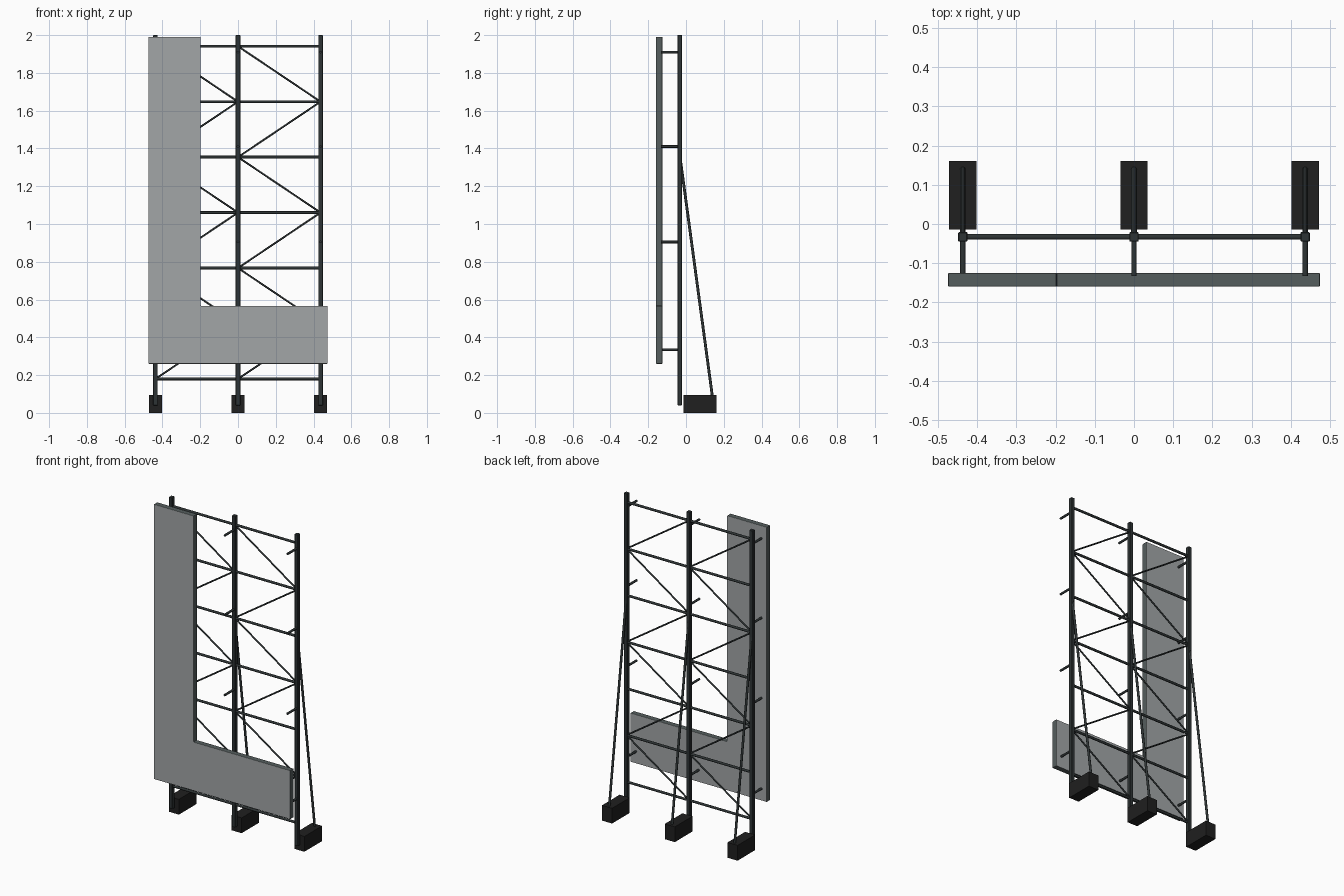
import bpy, bmesh
from mathutils import Vector

if "Cube" in bpy.data.objects:
    bpy.data.objects.remove(bpy.data.objects["Cube"])


def material(name, rgb):
    m = bpy.data.materials.new(name)
    m.diffuse_color = (*rgb, 1)
    m.use_nodes = True
    m.node_tree.nodes["Principled BSDF"].inputs["Base Color"].default_value = m.diffuse_color
    return m


STEEL = material("dark steel", (0.027, 0.034, 0.035))
BLOCK = material("black ballast", (0.014, 0.014, 0.014))
GREY = material("panel grey", (0.36, 0.38, 0.39))
EDGE = material("panel edge grey", (0.09, 0.11, 0.11))


def finish(name, bm, *mats):
    bmesh.ops.recalc_face_normals(bm, faces=bm.faces[:])
    me = bpy.data.meshes.new(name)
    bm.to_mesh(me)
    bm.free()
    for m in mats:
        me.materials.append(m)
    ob = bpy.data.objects.new(name, me)
    bpy.context.collection.objects.link(ob)
    return ob


def box(name, lo, hi, mat, bevel=0.0):
    lo, hi = Vector(lo), Vector(hi)
    bm = bmesh.new()
    bmesh.ops.create_cube(bm, size=1)
    for v in bm.verts:
        v.co = (lo + hi) / 2 + v.co * (hi - lo)
    if bevel:
        bmesh.ops.bevel(bm, geom=bm.edges[:], offset=bevel, segments=1, affect='EDGES')
    return finish(name, bm, mat)


def tube(name, a, b, radius, sides=10):
    a, b = Vector(a), Vector(b)
    bm = bmesh.new()
    bmesh.ops.create_cone(bm, cap_ends=True, segments=sides, radius1=radius,
                          radius2=radius, depth=(b - a).length)
    rot = (b - a).to_track_quat('Z', 'Y')
    for v in bm.verts:
        v.co = (a + b) / 2 + rot @ v.co
    for f in bm.faces:
        f.smooth = len(f.verts) == 4
    for e in bm.edges:
        e.smooth = all(len(f.verts) == 4 for f in e.link_faces)
    return finish(name, bm, STEEL)


POSTS = (-0.437, 0.0, 0.437)
Y = -0.033
LEVELS = [0.18 + i * 0.2935 for i in range(7)]

for x in POSTS:
    # Upright, back brace and ballast foot
    box("upright_post", (x - 0.012, Y - 0.012, 0.04), (x + 0.012, Y + 0.012, 2.0), STEEL, 0.002)
    tube("back_brace", (x, Y, 1.365), (x, 0.146, 0.04), 0.0075)
    box("ballast_block", (x - 0.035, -0.014, 0), (x + 0.035, 0.161, 0.096), BLOCK)
    # Standoff arms that hold the panel
    for z in (0.335, 0.905, 1.41, 1.91):
        tube("standoff_arm", (x, Y, z), (x, -0.133, z), 0.007)

# Rails and zigzag bracing in both bays
for x0, x1 in zip(POSTS, POSTS[1:]):
    for i, z in enumerate(LEVELS):
        tube("cross_rail", (x0, Y, z), (x1, Y, z), 0.0075)
        if i < 6:
            a, b = (x0, x1) if i % 2 == 0 else (x1, x0)
            tube("diagonal_strut", (a, Y, z), (b, Y, LEVELS[i + 1]), 0.005, 8)

# L-shaped panel, with darker edges
bm = bmesh.new()
outline = [(-0.475, 0.26), (0.475, 0.26), (0.475, 0.567),
           (-0.198, 0.567), (-0.198, 1.99), (-0.475, 1.99)]
face = bm.faces.new([bm.verts.new((x, -0.16, z)) for x, z in outline])
ext = bmesh.ops.extrude_face_region(bm, geom=[face])
for v in ext["geom"]:
    if isinstance(v, bmesh.types.BMVert):
        v.co.y = -0.125
bm.normal_update()
bmesh.ops.bevel(bm, geom=bm.edges[:], offset=0.003, segments=2, profile=0.5, affect='EDGES')
bm.normal_update()
for f in bm.faces:
    f.material_index = 0 if abs(f.normal.y) > 0.9 else 1
finish("display_panel", bm, GREY, EDGE)
